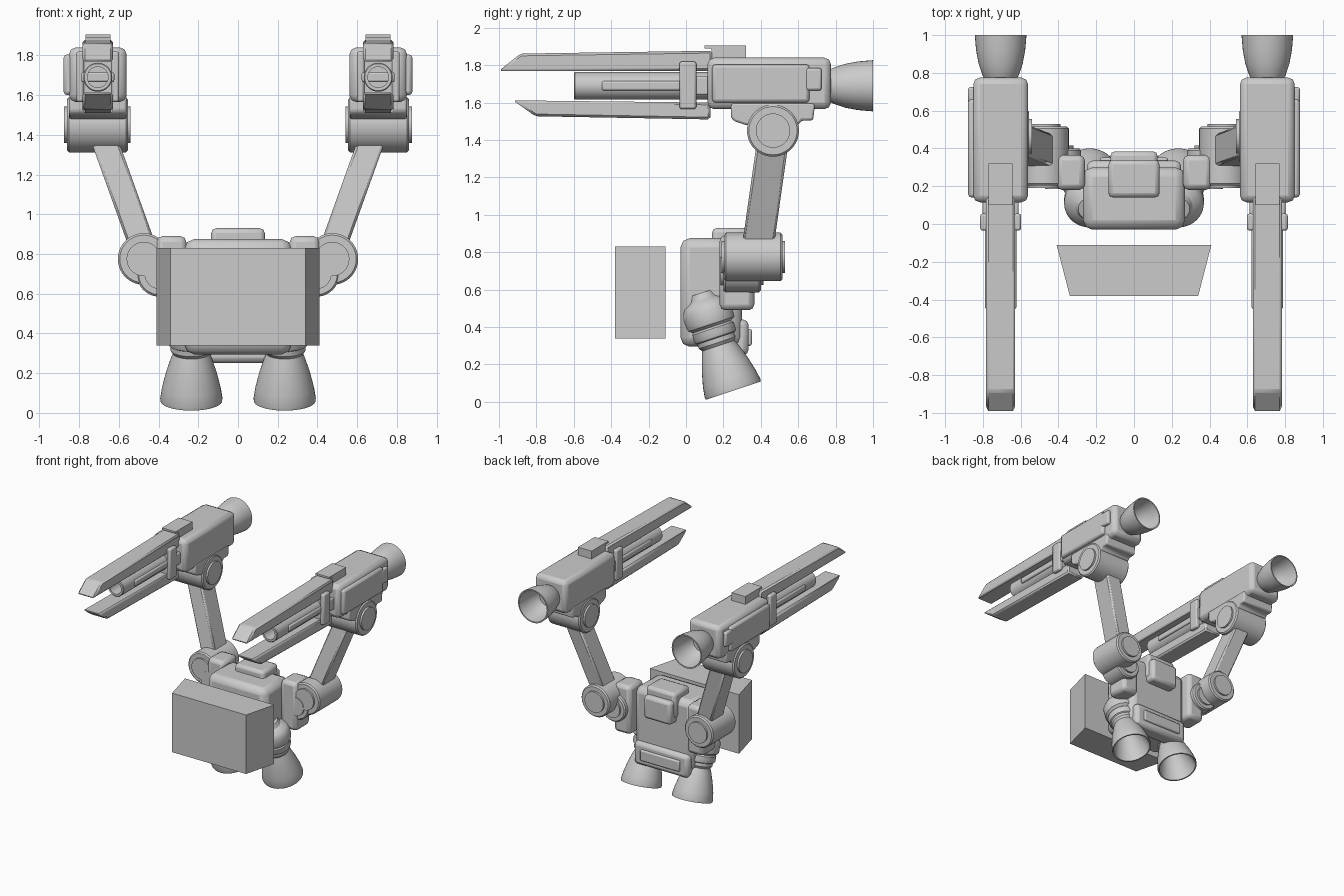
import bpy, bmesh, math
from mathutils import Vector

cube = bpy.data.objects.get("Cube")
if cube:
    bpy.data.objects.remove(cube, do_unlink=True)

grey = bpy.data.materials.new("plain_grey")
grey.use_nodes = True
grey.diffuse_color = (0.6, 0.6, 0.6, 1)
grey.node_tree.nodes["Principled BSDF"].inputs["Base Color"].default_value = (0.6, 0.6, 0.6, 1)


def finish(name, bm, bevel=0.0, segments=2):
    bmesh.ops.recalc_face_normals(bm, faces=bm.faces)
    mesh = bpy.data.meshes.new(name)
    bm.to_mesh(mesh)
    bm.free()
    mesh.materials.append(grey)
    obj = bpy.data.objects.new(name, mesh)
    bpy.context.collection.objects.link(obj)
    if bevel:
        mod = obj.modifiers.new("bevel", 'BEVEL')
        mod.width, mod.segments = bevel, segments
        mod.limit_method, mod.angle_limit = 'ANGLE', math.radians(25)
    bpy.ops.object.select_all(action='DESELECT')
    obj.select_set(True)
    bpy.context.view_layer.objects.active = obj
    bpy.ops.object.shade_smooth_by_angle(angle=math.radians(32))
    return obj


def loft(name, first, second, bevel=0.0, segments=2):
    """Solid between two matching outlines."""
    bm = bmesh.new()
    a = [bm.verts.new(p) for p in first]
    b = [bm.verts.new(p) for p in second]
    n = len(a)
    bm.faces.new(a)
    bm.faces.new(b)
    for i in range(n):
        j = (i + 1) % n
        bm.faces.new((a[i], a[j], b[j], b[i]))
    return finish(name, bm, bevel, segments)


def prism(name, outline, x0, x1, bevel=0.0, segments=2):
    """Side outline (y, z) stretched along x."""
    return loft(name, [(x0, y, z) for y, z in outline],
                [(x1, y, z) for y, z in outline], bevel, segments)


def box(name, x, y, z, bevel=0.0, segments=2):
    outline = [(y[0], z[0]), (y[1], z[0]), (y[1], z[1]), (y[0], z[1])]
    return prism(name, outline, x[0], x[1], bevel, segments)


def revolve(name, origin, axis, profile, sides=40):
    """Spin (radius, distance) points round an axis; zero radius closes an end."""
    bm = bmesh.new()
    axis = Vector(axis).normalized()
    u = axis.orthogonal().normalized()
    v = axis.cross(u)
    rings = []
    for r, t in profile:
        centre = Vector(origin) + axis * t
        if r == 0:
            rings.append([bm.verts.new(centre)] * sides)
            continue
        angles = [2 * math.pi * i / sides for i in range(sides)]
        rings.append([bm.verts.new(centre + (u * math.cos(a) + v * math.sin(a)) * r)
                      for a in angles])
    for a, b in zip(rings, rings[1:]):
        for i in range(sides):
            j = (i + 1) % sides
            bm.faces.new(list(dict.fromkeys((a[i], a[j], b[j], b[i]))))
    return finish(name, bm)


def joint(name, origin, axis, radius, length):
    """Hinge barrel with a raised disc on both ends."""
    c, d = 0.01, radius * 0.66
    revolve(name, origin, axis, [
        (0, -0.015), (d, -0.015), (d, 0), (radius - c, 0), (radius, c),
        (radius, length - c), (radius - c, length), (d, length),
        (d, length + 0.015), (0, length + 0.015)])


# Front plate
loft("front_plate",
     [(-.34, -.38, .34), (.34, -.38, .34), (.41, -.11, .34), (-.41, -.11, .34)],
     [(-.34, -.38, .83), (.34, -.38, .83), (.41, -.11, .83), (-.41, -.11, .83)])

# Central body with packs on its back
box("body", (-.27, .27), (-.03, .3), (.295, .875), .05)
box("top_pack", (-.135, .135), (.14, .34), (.72, .93), .025)
box("rear_pack", (-.125, .125), (.26, .385), (.68, .87), .025)
box("lower_pack", (-.25, .25), (.2, .335), (.25, .44), .03)
box("lower_pack_panel", (-.18, .18), (.32, .352), (.3, .39), .01)

for s, side in ((1, "left"), (-1, "right")):
    # Tilted thruster under the body
    base, up = (.235 * s, .253, .06), (0, -.314, .95)
    revolve(side + "_thruster_housing", base, up, [
        (0, .25), (.09, .25), (.105, .27), (.105, .295), (.115, .3), (.12, .315),
        (.12, .35), (.112, .36), (.132, .375), (.135, .39), (.135, .455),
        (.115, .49), (.075, .515), (.06, .55), (0, .55)])
    revolve(side + "_thruster_bell", base, up, [
        (0, .2), (.07, .2), (.1, .15), (.13, .06), (.145, 0), (.155, 0),
        (.157, .015), (.148, .07), (.128, .15), (.105, .22), (.085, .27), (0, .27)])

    # Shoulder bracket and its two hinges
    box(side + "_shoulder_bracket", (.26 * s, .41 * s), (.18, .365), (.49, .89), .03)
    joint(side + "_inner_shoulder", (.395 * s, .2, .7), (0, 1, 0), .115, .2)
    joint(side + "_outer_shoulder", (.475 * s, .205, .775), (0, 1, 0), .13, .31)

    # Leaning arm and elbow
    low = [(-.07, -.085), (.07, -.085), (.07, .085), (-.07, .085)]
    loft(side + "_arm",
         [(s * (.46 + x), .377 + y, .78) for x, y in low],
         [(s * (.7 + x), .472 + y, 1.45) for x, y in low], .012, 1)
    joint(side + "_elbow", (.555 * s, .465, 1.45), (s, 0, 0), .139, .305)

    # Gun housing
    gx = .706 * s

    def across(half):
        return gx - half, gx + half

    prism(side + "_gun_underside",
          [(.26, 1.5), (.32, 1.48), (.6, 1.48), (.62, 1.505), (.68, 1.505),
           (.69, 1.6), (.24, 1.6), (.24, 1.52)], *across(.145), .012)
    box(side + "_gun_housing", across(.145), (.115, .775), (1.565, 1.84), .035)
    box(side + "_gun_side_panel", (gx + .12 * s, gx + .172 * s), (.14, .66), (1.6, 1.805), .018)
    box(side + "_gun_latch", (gx + .12 * s, gx + .172 * s), (.635, .725), (1.665, 1.785), .012)
    prism(side + "_sight_block",
          [(.1, 1.905), (.32, 1.905), (.32, 1.82), (.14, 1.82), (.135, 1.89), (.1, 1.89)],
          *across(.063))

    # Upper and lower rails with slanted tips
    prism(side + "_upper_rail",
          [(-1, 1.77), (-.885, 1.862), (.14, 1.877), (.14, 1.77)], *across(.077), .012, 1)
    prism(side + "_lower_rail",
          [(-.925, 1.612), (-.805, 1.527), (.13, 1.51), (.13, 1.6)], *across(.077), .012, 1)

    # Barrel with an open muzzle, ribs and clamp
    revolve(side + "_barrel", (gx, -.6, 1.69), (0, 1, 0), [
        (0, .2), (.052, .2), (.052, 0), (.068, 0), (.073, .006), (.073, .75), (0, .75)])
    box(side + "_barrel_ribs", across(.083), (-.45, .12), (1.665, 1.715), .01)
    for edge in (-1, 1):
        x0, x1 = gx + edge * .07, gx + edge * .108
        box(side + "_clamp_plate", (x0, x1), (-.035, .055), (1.565, 1.82), .012)
        box(side + "_clamp_link", (x0, gx + edge * .095), (.03, .14), (1.64, 1.74), .01)
    box(side + "_clamp_core", across(.08), (-.02, .045), (1.59, 1.79))

    # Rear exhaust bell
    revolve(side + "_exhaust_bell", (gx, .76, 1.69), (0, 1, 0), [
        (0, 0), (.08, 0), (.095, .025), (.117, .09), (.13, .16), (.137, .24),
        (.127, .24), (.119, .16), (.103, .09), (.08, .04), (0, .04)])
